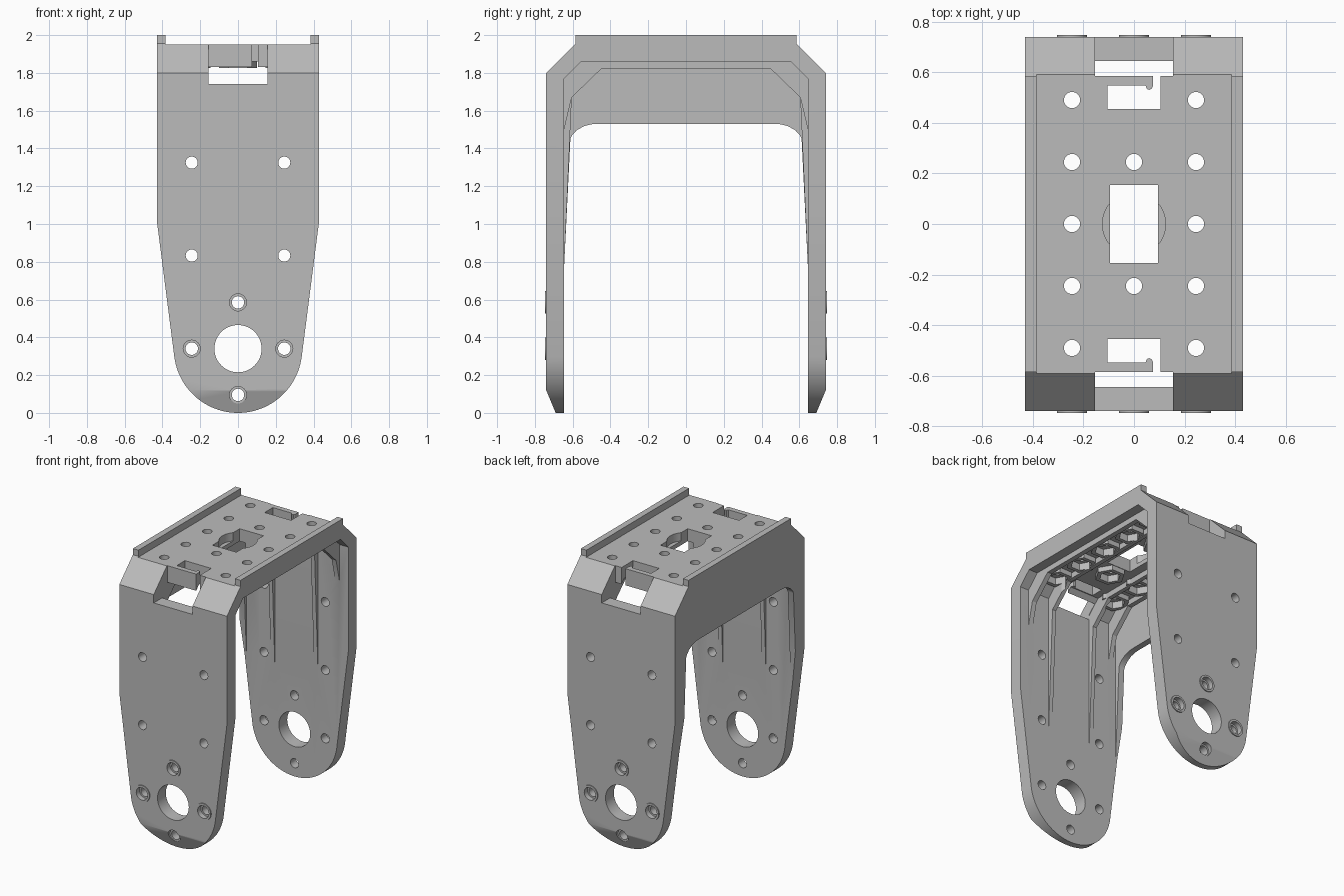
import bpy, bmesh
from math import cos, sin, pi, radians

cube = bpy.data.objects.get("Cube")
if cube:
    bpy.data.objects.remove(cube, do_unlink=True)

GREY = (0.5, 0.5, 0.5, 1)
grey = bpy.data.materials.new("plain_grey")
grey.use_nodes = True
grey.diffuse_color = GREY
grey.node_tree.nodes["Principled BSDF"].inputs["Base Color"].default_value = GREY


def prism(bm, pts, axis, lo, hi):
    """Extrude a 2D outline along an axis; the outline uses the other two axes in order."""
    def place(p, d):
        return {"X": (d, *p), "Y": (p[0], d, p[1]), "Z": (*p, d)}[axis]
    a = [bm.verts.new(place(p, lo)) for p in pts]
    b = [bm.verts.new(place(p, hi)) for p in pts]
    faces = [bm.faces.new(a), bm.faces.new(b)]
    for i in range(len(a)):
        j = (i + 1) % len(a)
        faces.append(bm.faces.new((a[i], a[j], b[j], b[i])))
    bmesh.ops.recalc_face_normals(bm, faces=faces)


def disc(u, v, r, n=40):
    return [(u + r * cos(2 * pi * i / n), v + r * sin(2 * pi * i / n)) for i in range(n)]


def rect(u0, u1, v0, v1):
    return [(u0, v0), (u1, v0), (u1, v1), (u0, v1)]


def flip(pts, s):
    return [(u, s * v) for u, v in pts]


def mirrored(half):
    """Close a half outline (y, z) with its mirror image across y = 0."""
    return half + [(-y, z) for y, z in reversed(half)]


def make(name, shapes):
    bm = bmesh.new()
    for s in shapes:
        prism(bm, *s)
    me = bpy.data.meshes.new(name)
    bm.to_mesh(me)
    bm.free()
    me.materials.append(grey)
    ob = bpy.data.objects.new(name, me)
    bpy.context.scene.collection.objects.link(ob)
    return ob


def combine(body, op, shapes):
    """Apply one boolean step and drop the helper."""
    tool = make("helper", shapes)
    tool.hide_render = True
    mod = body.modifiers.new("step", "BOOLEAN")
    mod.operation, mod.object, mod.solver = op, tool, "EXACT"
    bpy.context.view_layer.update()
    deps = bpy.context.evaluated_depsgraph_get()
    me = bpy.data.meshes.new_from_object(body.evaluated_get(deps))
    body.modifiers.clear()
    body.data = me
    bpy.data.objects.remove(tool, do_unlink=True)


SIDES = (-1, 1)
P = 0.245                      # hole pitch
HUB = 0.34                     # height of the pivot and radius of the leg end

# U-shaped frame: outer outline and inner outline
outer = [(0.682, -0.02), (0.69, 0), (0.74, 0.12), (0.74, 1.8), (0.585, 1.955), (0.585, 2)]
inner = [(0.645, -0.02), (0.645, 1.77), (0.555, 1.86)]
frame = outer + [(-y, z) for y, z in reversed(outer)]
frame += [(-y, z) for y, z in inner] + list(reversed(inner))
body = make("u_bracket", [(frame, "X", -0.5, 0.5)])


def lining(edge):
    """Band lying against the inside of the frame, with the given inner edge."""
    back = [(0.68, edge[0][1]), (0.68, 1.79), (0.57, 1.89)]
    return edge + [(-y, z) for y, z in reversed(edge)] + [(-y, z) for y, z in back] + back[::-1]


# Deep side skirt on one side only
skirt = [(0.645, 0.78), (0.612, 1.45), (0.603, 1.47), (0.58, 1.495), (0.54, 1.518), (0.5, 1.528), (0.46, 1.53)]
combine(body, "UNION", [(lining(skirt), "X", -0.5, -0.385)])

# Stiffening ribs: two long inner ones, two short outer ones
bend = [(0.605, 1.67), (0.45, 1.82)]
long_rib = lining([(0.645, 0.78)] + bend)
short_rib = lining([(0.645, 1.5)] + bend)
ribs = []
for s in SIDES:
    ribs.append((long_rib, "X", *sorted((s * 0.158, s * 0.188))))
    ribs.append((short_rib, "X", *sorted((s * 0.325, s * 0.36))))
combine(body, "UNION", ribs)

# Hexagonal nut bosses under the top and raised rings on the legs
top_holes = [(x * P, y * P) for x in SIDES for y in range(-2, 3)]
top_holes += [(0, -P), (0, P)]
pivots = [(0, HUB + P), (P, HUB), (-P, HUB), (0, HUB - P)]
extras = [(disc(x, y, 0.1, 6), "Z", 1.825, 1.88) for x, y in top_holes]
for s in SIDES:
    extras += [(disc(x, z, 0.06), "Y", *sorted((s * 0.7, s * 0.747))) for x, z in pivots[:3]]
combine(body, "UNION", extras)

# Trim to the tapered, round-ended leg outline
arc = [radians(-90 + (83 * i / 24)) for i in range(25)]
side = [(HUB * cos(a), HUB + HUB * sin(a)) for a in arc] + [(0.43, 1.02), (0.43, 2.1)]
outline = side + [(-x, z) for x, z in reversed(side[1:])]
combine(body, "INTERSECT", [(outline, "Y", -1, 1)])

# Lower the top deck between its two side rims
combine(body, "DIFFERENCE", [(rect(-0.385, 0.385, -1, 1), "Z", 1.95, 2.2)])

# Windows in the sloped corners
combine(body, "DIFFERENCE", [(rect(-0.155, 0.155, *sorted((s * 0.585, s * 0.9))), "Z", 1.74, 2.1)
                             for s in SIDES])

# Hooked slots, central opening and screw holes through the top
slot = [(-0.105, 0.455), (0.105, 0.455), (0.105, 0.6), (0.075, 0.6), (0.075, 0.545),
        (0.069, 0.534), (0.06, 0.53), (0.051, 0.534), (0.045, 0.548), (-0.105, 0.548)]
cuts = [(flip(slot, s), "Z", 1.7, 2.1) for s in SIDES]
cuts.append((rect(-0.095, 0.095, -0.155, 0.155), "Z", 1.7, 2.1))
cuts += [(disc(x, y, 0.032, 24), "Z", 1.7, 2.1) for x, y in top_holes]
combine(body, "DIFFERENCE", cuts)

# Round recess on the deck and nut pockets below it
pockets = [(disc(0, 0, 0.125, 48), "Z", 1.89, 2.1)]
pockets += [(disc(x, y, 0.07, 6), "Z", 1.7, 1.875) for x, y in top_holes]
combine(body, "DIFFERENCE", pockets)

# Pivot bore and screw holes through both legs
bores = [(disc(0, HUB, 0.125, 56), "Y", -1, 1)]
bores += [(disc(x, z, 0.033, 24), "Y", -1, 1) for x, z in pivots]
bores += [(disc(s * P, z, 0.032, 24), "Y", -1, 1) for s in SIDES for z in (0.833, 1.325)]
combine(body, "DIFFERENCE", bores)

# Counterbores in the leg screw holes
combine(body, "DIFFERENCE", [(disc(x, z, 0.045, 32), "Y", *sorted((s * 0.71, s * 0.9)))
                             for x, z in pivots for s in SIDES])

# One material, smooth round walls with sharp edges
body.data.materials.clear()
body.data.materials.append(grey)
for poly in body.data.polygons:
    poly.material_index = 0
bpy.ops.object.select_all(action="DESELECT")
body.select_set(True)
bpy.context.view_layer.objects.active = body
bpy.ops.object.shade_smooth_by_angle(angle=radians(25))
